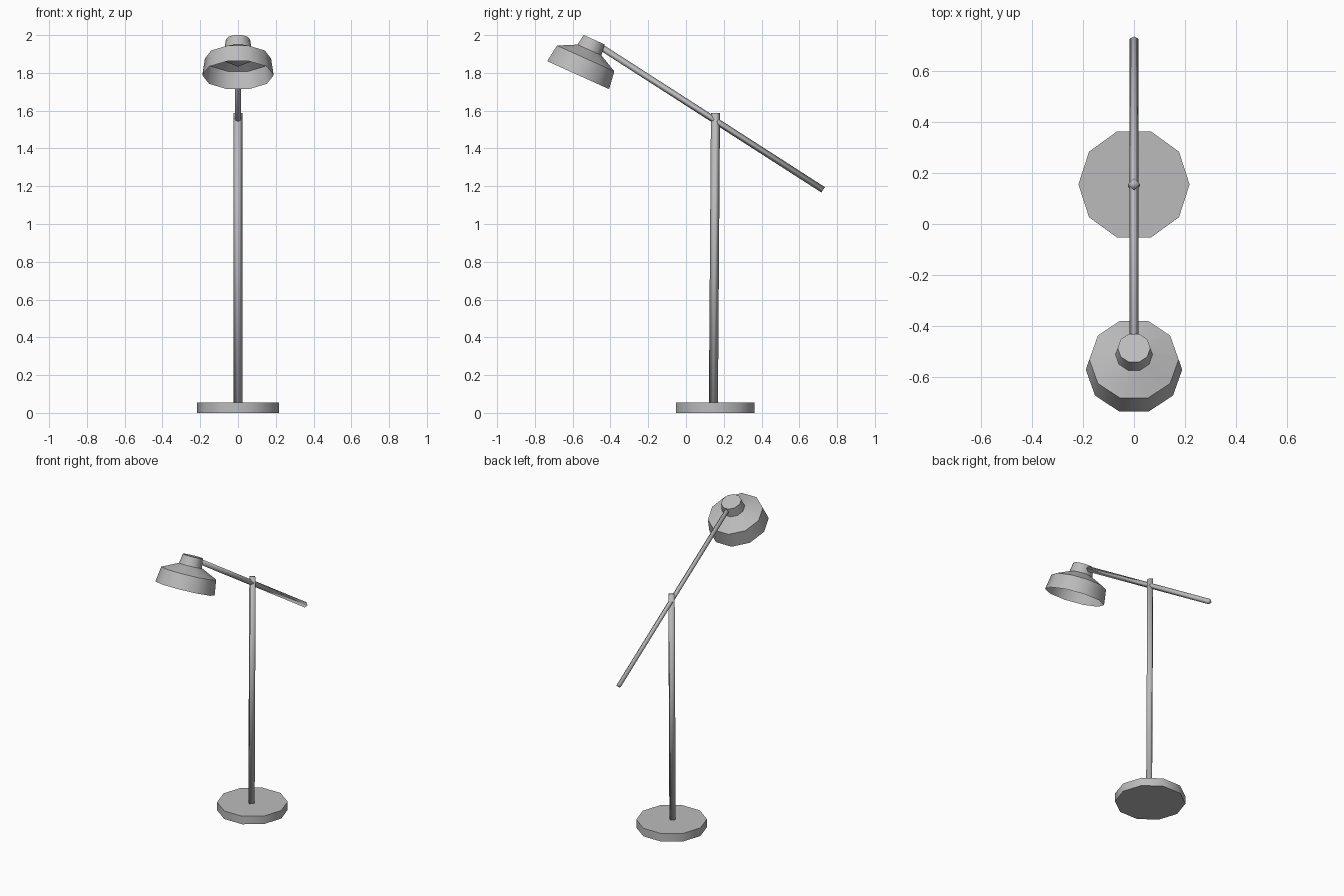
import bpy, bmesh, math
from mathutils import Vector, Matrix

if "Cube" in bpy.data.objects:
    bpy.data.objects.remove(bpy.data.objects["Cube"], do_unlink=True)

metal = bpy.data.materials.new("grey_metal")
metal.use_nodes = True
GREY = (0.5, 0.5, 0.5, 1)
metal.diffuse_color = GREY
metal.node_tree.nodes["Principled BSDF"].inputs["Base Color"].default_value = GREY


def lathe(name, rings, start, axis, sides, cap_start=True, cap_end=True, smooth=35):
    """Spin (radius, height) rings about an axis; corners lie on the x direction."""
    bm = bmesh.new()
    z = Vector(axis).normalized()
    x = Vector((1, 0, 0))
    frame = Matrix((x, z.cross(x), z)).transposed()
    loops = []
    for radius, height in rings:
        count = sides if radius > 0 else 1
        loop = []
        for i in range(count):
            a = math.tau * i / sides
            p = Vector((radius * math.cos(a), radius * math.sin(a), height))
            loop.append(bm.verts.new(frame @ p + Vector(start)))
        loops.append(loop)
    for low, high in zip(loops, loops[1:]):
        for i in range(sides):
            j = (i + 1) % sides
            if len(low) == 1:
                bm.faces.new((low[0], high[j], high[i]))
            else:
                bm.faces.new((low[i], low[j], high[j], high[i]))
    if cap_start and len(loops[0]) > 1:
        bm.faces.new(loops[0][::-1])
    if cap_end:
        bm.faces.new(loops[-1])
    mesh = bpy.data.meshes.new(name)
    bm.to_mesh(mesh)
    bm.free()
    mesh.materials.append(metal)
    obj = bpy.data.objects.new(name, mesh)
    bpy.context.collection.objects.link(obj)
    bpy.ops.object.select_all(action='DESELECT')
    obj.select_set(True)
    bpy.context.view_layer.objects.active = obj
    bpy.ops.object.shade_smooth_by_angle(angle=math.radians(smooth))
    return obj


def rod(name, start, end, radius):
    """Four-sided rod between two points."""
    span = Vector(end) - Vector(start)
    return lathe(name, [(radius, 0), (radius, span.length)], start, span, 4, smooth=91)


# Base disc, upright pole and sloping arm
lathe("base", [(0.218, 0), (0.218, 0.055)], (0, 0.155, 0), (0, 0, 1), 10, smooth=40)
rod("pole", (0, 0.145, 0.04), (0, 0.156, 1.587), 0.024)
rod("arm", (0, 0.726, 1.181), (0, -0.47, 1.949), 0.017)

# Open shade with a narrow neck, tilted forward
RIM = (0, -0.571, 1.788)
TILT = (0, 0.411, 0.911)
lathe("shade", [(0.189, 0), (0.175, 0.097), (0.073, 0.146), (0.064, 0.206)],
      RIM, TILT, 10, cap_start=False, smooth=40)

# Shallow bulb cone inside the shade
lathe("bulb", [(0, 0.05), (0.1, 0.11)], RIM, TILT, 10, smooth=40)
